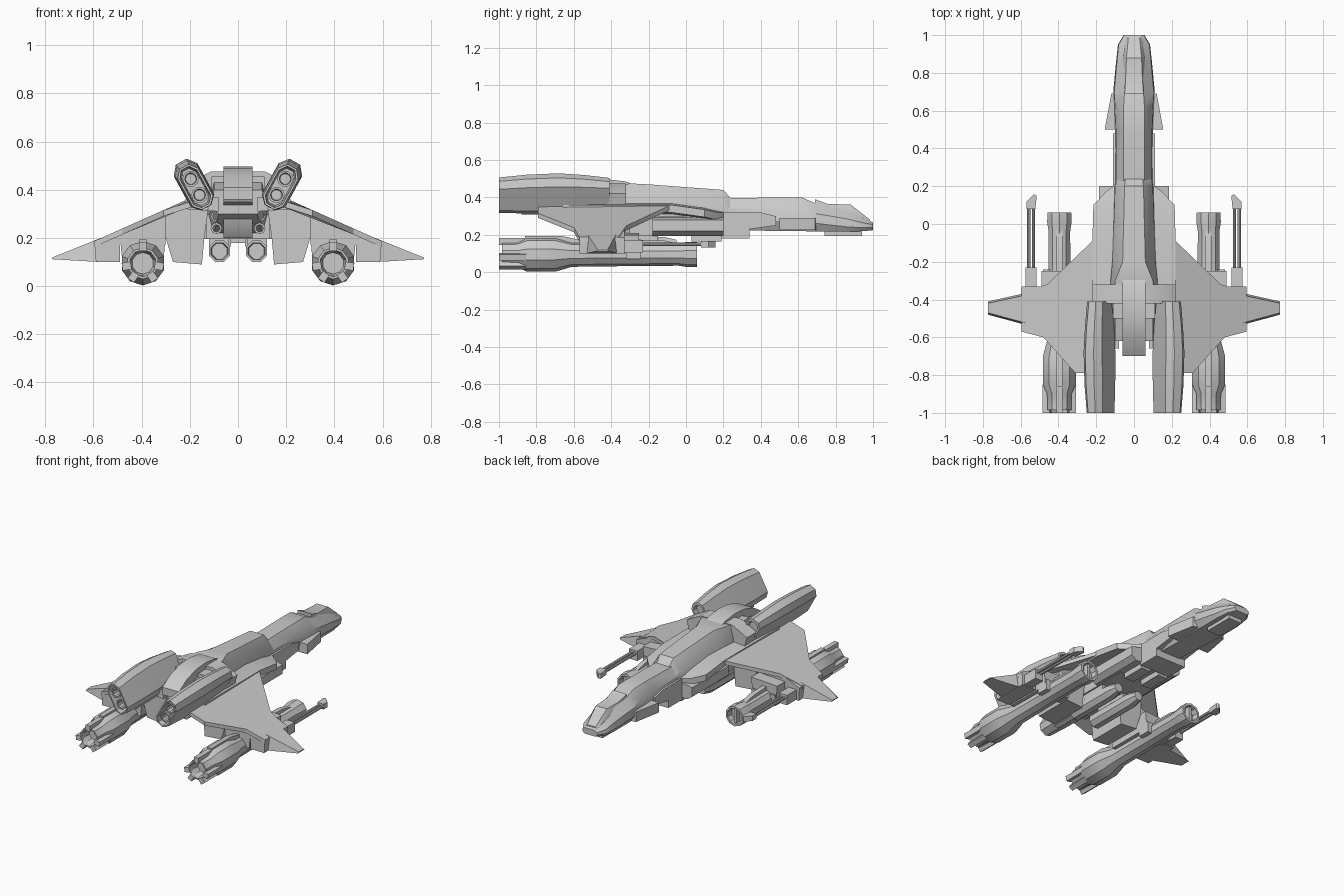
import bpy, bmesh, math
from mathutils import Vector


def finish(name, bm, mirror=True):
    bmesh.ops.recalc_face_normals(bm, faces=bm.faces)
    me = bpy.data.meshes.new(name)
    bm.to_mesh(me)
    bm.free()
    ob = bpy.data.objects.new(name, me)
    bpy.context.collection.objects.link(ob)
    bpy.ops.object.select_all(action='DESELECT')
    ob.select_set(True)
    bpy.context.view_layer.objects.active = ob
    bpy.ops.object.shade_smooth_by_angle(angle=math.radians(30))
    if mirror:
        ob.modifiers.new("Mirror", 'MIRROR').use_mirror_merge = False
    return ob


def loft(name, rings, mirror=True):
    """Skin equal-length rings of points and cap both ends."""
    bm = bmesh.new()
    vs = [[bm.verts.new(p) for p in r] for r in rings]
    n = len(rings[0])
    for a, b in zip(vs, vs[1:]):
        for i in range(n):
            bm.faces.new((a[i], a[(i + 1) % n], b[(i + 1) % n], b[i]))
    bm.faces.new(vs[0])
    bm.faces.new(vs[-1])
    return finish(name, bm, mirror)


def prism(name, axis, pts, a, b, mirror=True):
    """Extrude a 2D outline along one axis from a to b."""
    def at(p, t):
        q = list(p)
        q.insert("xyz".index(axis), t)
        return q
    return loft(name, [[at(p, t) for p in pts] for t in (a, b)], mirror)


def box(name, x, y, z, mirror=True):
    return prism(name, 'z', [(x[0], y[0]), (x[1], y[0]), (x[1], y[1]), (x[0], y[1])], *z, mirror)


def lathe(name, cx, cz, profile, n=8, turn=0.0):
    """Revolve (y, radius) pairs about a line along y."""
    ang = [2 * math.pi * (i + turn) / n for i in range(n)]
    return loft(name, [[(cx + r * math.cos(t), y, cz + r * math.sin(t)) for t in ang]
                       for y, r in profile])


def hull(name, sections):
    """Eight-sided body: y, half widths low/mid/top, heights low/mid/top."""
    rings = []
    for y, wb, wm, wt, zb, zm, zt in sections:
        half = [(wb, zb), (wm, zb + (zm - zb) * .6), (wm * .95, zm + (zt - zm) * .3), (wt, zt)]
        rings.append([(x, y, z) for x, z in half] + [(-x, y, z) for x, z in reversed(half)])
    return loft(name, rings, False)


# Fuselage: long neck and nose, then the taller main body
hull("forward_fuselage", [
    (1.0, .04, .055, .035, .225, .25, .265), (.95, .07, .085, .04, .22, .25, .295),
    (.86, .08, .095, .045, .217, .26, .345), (.70, .08, .11, .05, .217, .29, .365),
    (.62, .08, .105, .055, .22, .31, .40), (.48, .07, .10, .055, .22, .31, .40),
    (.18, .07, .10, .055, .23, .32, .395)])
hull("main_body", [
    (.24, .05, .095, .045, .24, .32, .395), (.20, .08, .105, .05, .20, .33, .44),
    (-.20, .10, .12, .06, .20, .34, .47), (-.30, .11, .13, .10, .20, .34, .475),
    (-.50, .10, .12, .10, .22, .34, .43), (-.62, .08, .11, .10, .30, .35, .40)])
hull("canopy", [
    (.985, .045, .045, .03, .25, .265, .28), (.88, .062, .06, .04, .28, .32, .362),
    (.76, .06, .056, .045, .29, .33, .365), (.69, .055, .055, .05, .30, .34, .39)])
box("chin_plate", (-.05, .05), (.74, .94), (.195, .23), False)
prism("cheek_panel", 'z', [(.07, .70), (.12, .69), (.155, .5), (.07, .5)], .225, .29)
prism("neck_box", 'x', [(.19, .18), (.34, .18), (.34, .23), (.48, .25), (.48, .30),
                        (.40, .32), (.19, .32)], -.11, .11, False)
box("belly_gun_box", (.03, .10), (.03, .19), (.165, .26))
box("belly_block", (-.13, .13), (-.50, .03), (.195, .30), False)
prism("side_intake", 'y', [(.09, .20), (.15, .195), (.185, .22), (.185, .28), (.09, .30)], -.18, .20)

# Spine arch, its rear machinery and small exhaust pipes
prism("spine_arch", 'x', [(-.26, .46), (-.32, .485), (-.42, .497), (-.52, .49), (-.62, .46), (-.70, .41),
                          (-.70, .36), (-.62, .41), (-.50, .43), (-.26, .42)], -.06, .06, False)
prism("tail_core", 'x', [(-.40, .20), (-.54, .20), (-.58, .25), (-.60, .33), (-.66, .35),
                         (-.68, .39), (-.40, .40)], -.06, .06, False)
box("rear_deck_block", (.05, .11), (-.50, -.42), (.40, .455))
for i, z in enumerate((.24, .29)):
    lathe(f"small_exhaust_{i}", .09, z, [(-.50, .015), (-.57, .015), (-.57, .024), (-.40, .024)])
prism("nacelle_mount", 'y', [(-.22, .42), (-.115, .475), (.115, .475), (.22, .42), (.20, .35), (-.20, .35)],
      -.42, -.32, False)

# Shoulders and wings
loft("shoulder", [[(.08, y, z - .05), (x, y, z - .04), (x, y, z), (.08, y, z + .01)] for y, x, z in
                  ((.20, .11, .32), (.17, .15, .32), (.10, .215, .335), (-.08, .22, .36),
                   (-.66, .22, .36))])


def wing_z(x):
    return .36 - (x - .21) * .447


outline = [(.10, -.66), (.21, -.08), (.46, -.32), (.595, -.36), (.595, -.57),
           (.48, -.60), (.31, -.79), (.17, -.79)]
outline[0:1] = [(.19, -.66)]
loft("wing", [[(x, y, wing_z(max(x, .21)) - d) for x, y in outline] for d in (0, .025)])
loft("wing_tip", [[(x, y0, zb), (x, y1, zb), (x, y1 - .01, zt), (x, y0 + .01, zt)] for x, y0, y1, zb, zt in
                  ((.57, -.535, -.365, .10, .20), (.773, -.48, -.41, .112, .118))])
prism("wing_pylon", 'y', [(.30, .17), (.49, .17), (.49, .10), (.59, .10), (.595, .185), (.30, .31)],
      -.57, -.33)
prism("root_fairing", 'y', [(.15, .09), (.27, .10), (.30, .20), (.31, .30), (.20, .35), (.12, .34), (.14, .20)],
      -.56, -.30)
prism("engine_saddle", 'y', [(.31, .10), (.48, .10), (.49, .20), (.30, .21)], -.57, -.25)

# Lower engines with nozzle fins
EX, EZ = .395, .095
lathe("lower_engine", EX, EZ, [
    (-.92, .045), (-.985, .056), (-.985, .066), (-.90, .068), (-.85, .092), (-.70, .092), (-.61, .066),
    (-.30, .062), (-.04, .06), (.01, .068), (.06, .066), (.06, .052), (.02, .048)], 10, .5)
for i, deg in enumerate((90, -10, 190, 235, 305)):
    c, s = math.cos(math.radians(deg)), math.sin(math.radians(deg))
    ring = []
    for u, w in ((.05, -.016), (.05, .016), (.087, .016), (.087, -.016)):
        ring.append((EX + u * c - w * s, EZ + u * s + w * c))
    prism(f"nozzle_fin_{i}", 'y', ring, -1.0, -.85)
prism("engine_top_rail", 'x', [(-.86, .15), (-.86, .193), (-.66, .193), (-.55, .17), (-.55, .13)],
      EX - .016, EX + .016)
prism("engine_front_rail", 'x', [(-.28, .13), (-.28, .175), (-.12, .17), (-.03, .15), (-.03, .13)],
      EX - .016, EX + .016)
box("intake_vane", (EX - .01, EX + .01), (.02, .052), (.05, .14))
for side in (-1, 1):
    x = EX + side * .068
    box(f"engine_clamp_{side}", (x - .018, x + .018), (-.32, -.24), (.07, .14))

# Wing guns with twin barrels and a muzzle block
box("gun_breech", (.515, .575), (-.34, -.23), (.105, .17))
for i, x in enumerate((.532, .558)):
    lathe(f"gun_barrel_{i}", x, .15, [(-.25, .009), (.10, .009)], 8)
prism("gun_muzzle", 'z', [(.522, .08), (.568, .08), (.568, .12), (.53, .158), (.515, .15)], .133, .167)

# Belly thruster tubes
lathe("belly_tube", .077, .145, [(-.40, .034), (-.45, .038), (-.45, .048), (-.12, .048), (-.05, .03)], 8, .5)
box("belly_tube_mount", (.04, .12), (-.38, -.15), (.16, .22))

# Upper canted nacelles, hollow at the rear with two tubes each
up = Vector((.48, .877))
side = Vector((.877, -.48))
capsule = [(-1, -.45), (-1, .45), (-.7, 1), (.65, 1), (1, .45), (1, -.45), (.65, -1), (-.7, -1)]


def capsule_ring(y, cx, cz, length, width):
    pts = [Vector((cx, cz)) + up * (a * length) + side * (b * width) for a, b in capsule]
    return [(p.x, y, p.y) for p in pts]


loft("upper_nacelle", [capsule_ring(*r) for r in (
    (-.90, .178, .412, .080, .034), (-1.0, .178, .412, .088, .040), (-1.0, .178, .412, .096, .048),
    (-.85, .182, .418, .105, .054), (-.68, .184, .422, .108, .056), (-.55, .184, .424, .097, .052),
    (-.41, .184, .428, .076, .046), (-.41, .184, .428, .060, .034), (-.44, .184, .428, .058, .032))])
for i, d in enumerate((-.038, .038)):
    c = Vector((.178, .412)) + up * d
    lathe(f"nacelle_tube_{i}", c.x, c.y, [(-.93, .022), (-.985, .025), (-.985, .034), (-.85, .034)], 10)
prism("nacelle_keel", 'y', [(.12, .32), (.14, .31), (.20, .36), (.17, .40), (.14, .36)], -.88, -.42)
lathe("keel_stub", .15, .335, [(-.90, .014), (-.80, .014)], 8)
